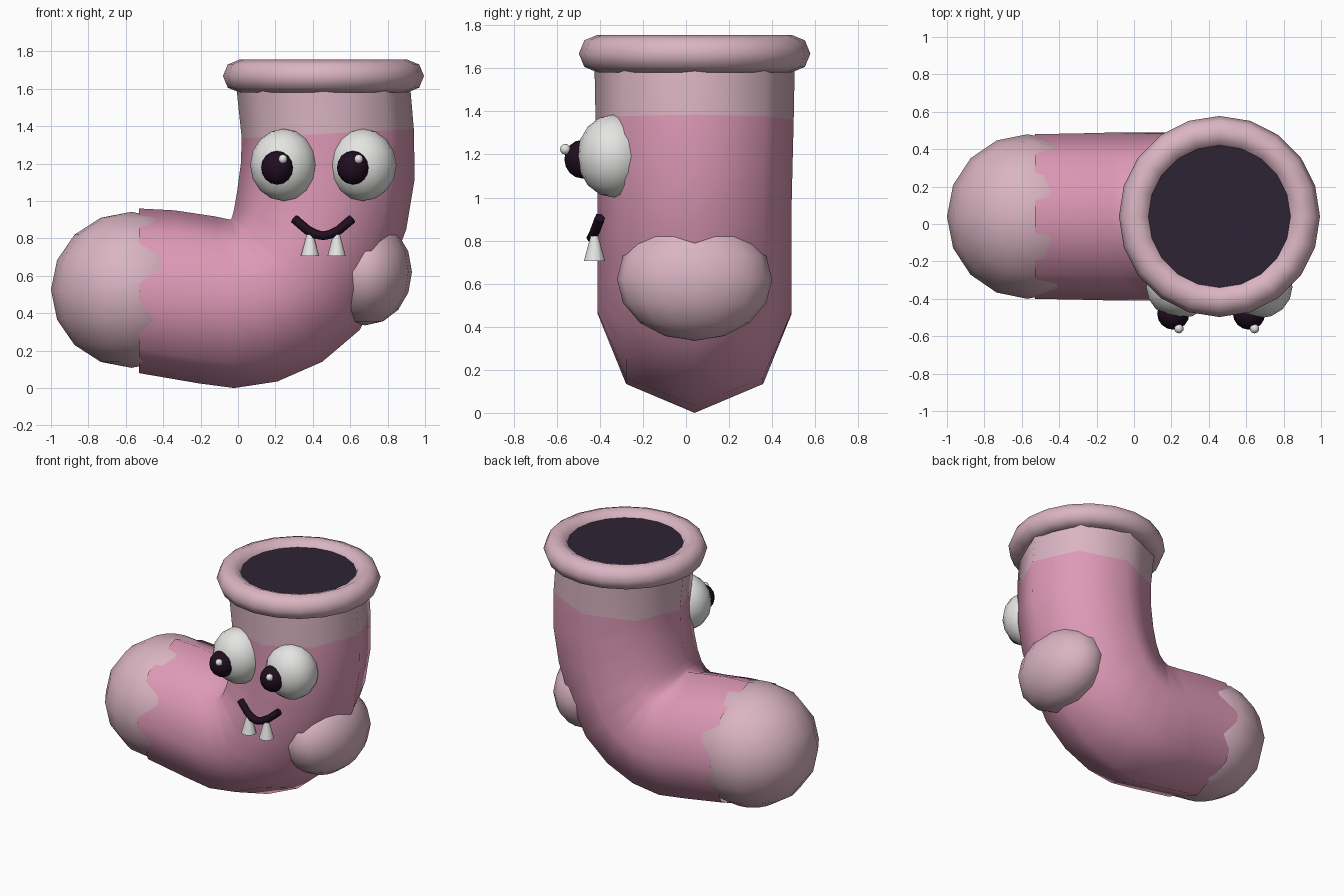
import bpy, bmesh, math
from mathutils import Vector

if "Cube" in bpy.data.objects:
    bpy.data.objects.remove(bpy.data.objects["Cube"])

YC = 0.04  # depth of the sock's middle plane


def material(name, rgb):
    m = bpy.data.materials.new(name)
    m.diffuse_color = (*rgb, 1)
    m.use_nodes = True
    m.node_tree.nodes["Principled BSDF"].inputs["Base Color"].default_value = m.diffuse_color
    return m


PINK = material("pink", (0.73, 0.32, 0.47))
PALE = material("pale_pink", (0.70, 0.46, 0.54))
WHITE = material("eye_white", (0.78, 0.78, 0.76))
BLACK = material("dark_plum", (0.014, 0.004, 0.014))
HOLE = material("opening_dark", (0.028, 0.017, 0.035))


def finish(ob, name, mat, smooth=True):
    ob.name = name
    ob.data.materials.append(mat)
    if smooth:
        for p in ob.data.polygons:
            p.use_smooth = True
    return ob


def ball(name, loc, size, mat, seg=16, rings=8):
    bpy.ops.mesh.primitive_uv_sphere_add(segments=seg, ring_count=rings, radius=1, location=loc)
    ob = bpy.context.object
    ob.scale = size
    return finish(ob, name, mat)


def cone(name, loc, r1, r2, depth, mat, seg):
    bpy.ops.mesh.primitive_cone_add(vertices=seg, radius1=r1, radius2=r2, depth=depth, location=loc)
    ob = finish(bpy.context.object, name, mat, False)
    bpy.ops.object.shade_smooth_by_angle(angle=math.radians(40))
    return ob


# Sock body: eight-sided rings, each given by inner (x, z), outer (x, z), half depth
rings = [
    (-.53, .96, -.53, .08, .44), (-.34, .95, -.21, .025, .445),
    (-.12, .917, -.02, 0, .45), (-.04, .90, .21, .035, .45),
    (-.036, .905, .45, .14, .45), (-.03, .92, .65, .31, .45),
    (-.02, .96, .80, .58, .45), (-.005, 1.05, .90, .85, .45),
    (.015, 1.2, .945, 1.12, .455), (.02, 1.335, .94, 1.385, .46),
    (-.01, 1.62, .92, 1.62, .465)]
bm = bmesh.new()
loops = []
for xi, zi, xo, zo, ry in rings:
    a, b = Vector((xi, YC, zi)), Vector((xo, YC, zo))
    mid, half = (a + b) / 2, (b - a) / 2
    loops.append([bm.verts.new(mid + half * math.cos(t) + Vector((0, ry * math.sin(t), 0)))
                  for t in (k * math.pi / 4 for k in range(8))])
for i, (lo, hi) in enumerate(zip(loops, loops[1:])):
    for k in range(8):
        f = bm.faces.new((lo[k], lo[(k + 1) % 8], hi[(k + 1) % 8], hi[k]))
        f.material_index = 1 if i == len(loops) - 2 else 0  # pale band below the cuff
bmesh.ops.recalc_face_normals(bm, faces=bm.faces)
mesh = bpy.data.meshes.new("sock_body")
bm.to_mesh(mesh)
bm.free()
body = bpy.data.objects.new("sock_body", mesh)
bpy.context.collection.objects.link(body)
finish(body, "sock_body", PINK)
mesh.materials.append(PALE)

# Toe cap and heel patch
ball("toe_cap", (-.57, YC, .525), (.43, .44, .417), PALE)
ball("heel_patch", (.68, YC, .62), (.25, .36, .285), PALE)

# Rolled cuff and dark opening
bpy.ops.mesh.primitive_torus_add(major_segments=20, minor_segments=8, major_radius=.45,
                                 minor_radius=.0875, location=(.457, YC, 1.668))
finish(bpy.context.object, "cuff", PALE)
cone("opening", (.457, YC, 1.69), .39, .39, .04, HOLE, 20)

# Eyes with pupils and glints
for side, ex, px in (("left", .245, .21), ("right", .667, .615)):
    ball(side + "_eye", (ex, -.337, 1.193), (.18, .168, .193), WHITE)
    ball(side + "_pupil", (px, -.48, 1.178), (.086, .085, .09), BLACK)
    ball(side + "_glint", (px + .03, -.56, 1.224), (.025, .025, .025), WHITE, 10, 6)

# Smile: a thin round tube on a path
curve = bpy.data.curves.new("mouth", 'CURVE')
curve.dimensions = '3D'
curve.bevel_depth = .026
curve.bevel_resolution = 1
curve.use_fill_caps = True
pts = [(.30, -.40, .905), (.37, -.422, .845), (.415, -.433, .822), (.455, -.437, .814),
       (.495, -.433, .822), (.54, -.422, .845), (.61, -.40, .905)]
sp = curve.splines.new('POLY')
sp.points.add(len(pts) - 1)
for p, co in zip(sp.points, pts):
    p.co = (*co, 1)
mouth = bpy.data.objects.new("mouth", curve)
bpy.context.collection.objects.link(mouth)
curve.materials.append(BLACK)

# Two teeth, wider at the bottom
for side, x in (("left", .385), ("right", .527)):
    cone(side + "_tooth", (x, -.425, .763), .049, .018, .116, WHITE, 12)
